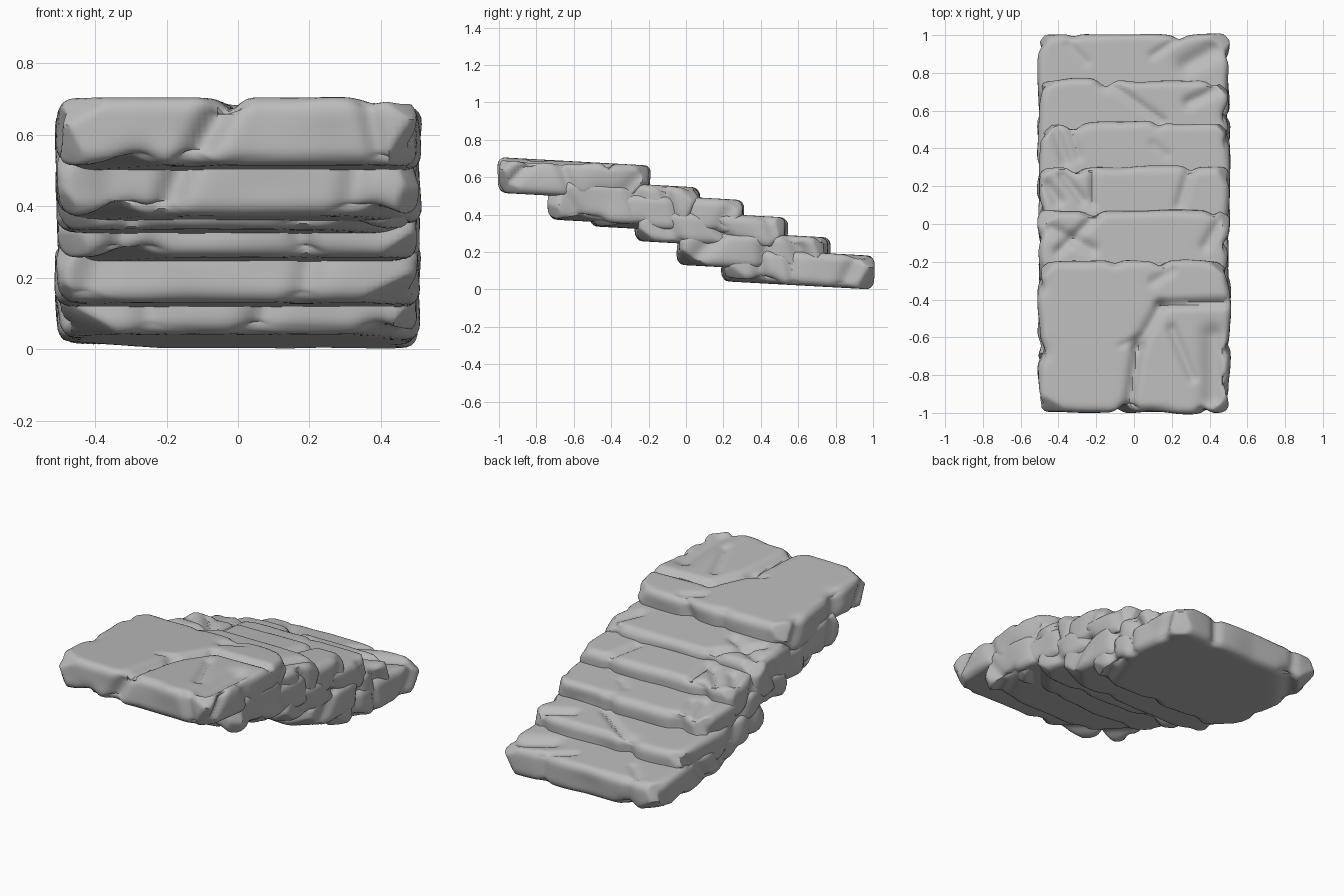
import bpy
import bmesh
import math
import random
from mathutils import Vector, Matrix, noise

random.seed(4)
TILT = -0.055
HALF_X, HALF_Y, ROUND, STEP = 0.505, 0.4, 0.045, 0.0165

if "Cube" in bpy.data.objects:
    bpy.data.objects.remove(bpy.data.objects["Cube"])

stone = bpy.data.materials.new("grey stone")
stone.use_nodes = True
GREY = (0.5, 0.5, 0.5, 1)
stone.diffuse_color = GREY
stone.node_tree.nodes["Principled BSDF"].inputs["Base Color"].default_value = GREY


def gridded_box(half):
    """Box cut into an even grid so it can be sculpted."""
    bm = bmesh.new()
    bmesh.ops.create_cube(bm, size=2, matrix=Matrix.Diagonal((*half, 1)))
    for axis in range(3):
        normal = Vector((0, 0, 0))
        normal[axis] = 1
        count = round(2 * half[axis] / STEP)
        for i in range(1, count):
            where = normal * (half[axis] * (2 * i / count - 1))
            bmesh.ops.bisect_plane(bm, geom=bm.verts[:] + bm.edges[:] + bm.faces[:],
                                   plane_co=where, plane_no=normal)
    return bm


def segment_distance(p, a, b):
    ab = b - a
    t = max(0, min(1, (p - a).dot(ab) / ab.length_squared))
    return (p - a - ab * t).length


def make_slab(name, cy, cz, thick, front, back, top, seed):
    """One worn slab; front and back list edge notches, top lists surface cracks."""
    half = Vector((HALF_X, HALF_Y, thick / 2))
    bm = gridded_box(half)
    inner = half - Vector((ROUND, ROUND, ROUND))

    # Grooves: start, end, width, depth
    grooves = []
    for edge, side in ((front, -1), (back, 1)):
        for x, lean, width, depth in edge:
            grooves.append((Vector((x - lean, side * HALF_Y, -half.z)),
                            Vector((x + lean, side * HALF_Y, half.z)), width, depth))
    for x1, y1, x2, y2, width, depth in top:
        grooves.append((Vector((x1, y1 - cy, half.z)), Vector((x2, y2 - cy, half.z)), width, depth))
    # Worn notches down both ends and along the underside
    for side in (-1, 1):
        for k in range(3):
            y = (k - 1) * 0.27 + random.uniform(-0.08, 0.08)
            lean = random.uniform(-0.09, 0.09)
            grooves.append((Vector((side * HALF_X, y - lean, -half.z)),
                            Vector((side * HALF_X, y + lean, half.z)),
                            random.uniform(0.025, 0.05), random.uniform(0.015, 0.035)))
        x, y = side * random.uniform(0.25, 0.4), random.choice((-1, 1)) * HALF_Y
        grooves.append((Vector((x, y, -half.z)), Vector((side * HALF_X, y * 0.35, -half.z)),
                        0.045, 0.03))

    # Flat chips knocked off the corners: point, normal
    chips = []
    for sx in (-1, 1):
        for sy in (-1, 1):
            for sz in (-1, 1):
                n = Vector((sx * random.uniform(0.5, 1), sy * random.uniform(0.5, 1),
                            sz * random.uniform(0.3, 1))).normalized()
                corner = Vector((sx * half.x, sy * half.y, sz * half.z))
                chips.append((corner - n * random.uniform(0.05, 0.085), n))

    offset = Vector((seed * 3.7, seed * 1.3, seed * 2.1))
    for v in bm.verts:
        p = v.co.copy()
        core = Vector([max(-m, min(m, c)) for c, m in zip(p, inner)])
        n = (p - core).normalized()
        q = core + n * ROUND
        wear = 1 - abs(n.z) ** 6
        q += n * wear * 0.016 * noise.noise(p * 5 + offset)
        for a, b, width, depth in grooves:
            d = segment_distance(p, a, b)
            if d < width * 2.5:
                q -= n * depth * math.exp(-(d / width) ** 2)
        for point, cn in chips:
            over = (q - point).dot(cn)
            if over > 0:
                q -= cn * over * 0.9
        v.co = q

    mesh = bpy.data.meshes.new(name)
    bm.to_mesh(mesh)
    bm.free()
    mesh.materials.append(stone)
    slab = bpy.data.objects.new(name, mesh)
    bpy.context.collection.objects.link(slab)
    slab.location = (0, cy, cz)
    slab.rotation_euler.x = TILT
    bpy.ops.object.select_all(action="DESELECT")
    slab.select_set(True)
    bpy.context.view_layer.objects.active = slab
    bpy.ops.object.shade_smooth_by_angle(angle=math.radians(40))


# Top landing slab, with its broken front corner
make_slab("top_slab", -0.6, 0.59, 0.19,
          [(-0.08, 0.05, 0.04, 0.05), (0.38, -0.02, 0.03, 0.025)],
          [(0.12, 0.03, 0.035, 0.025), (-0.1, 0, 0.03, 0.015)],
          [(-0.03, -1, 0.02, -0.65, 0.03, 0.03), (0.02, -0.65, 0.14, -0.44, 0.03, 0.025),
           (0.14, -0.43, 0.5, -0.42, 0.022, 0.03), (0.2, -0.56, 0.31, -0.82, 0.025, 0.02),
           (0.42, -0.92, 0.42, -0.6, 0.06, 0.035), (-0.07, -0.65, 0.03, -0.6, 0.012, 0.012),
           (0.1, -0.31, 0.2, -0.25, 0.025, 0.015)], 1)

make_slab("second_slab", -0.33, 0.46, 0.215,
          [(-0.17, 0.04, 0.04, 0.04), (0.33, 0.02, 0.04, 0.025), (-0.35, 0, 0.06, 0.02)],
          [(-0.2, -0.03, 0.04, 0.03), (0.42, 0, 0.03, 0.02)],
          [(-0.45, -0.02, -0.22, -0.14, 0.03, 0.025), (-0.4, -0.15, -0.2, 0.04, 0.025, 0.025),
           (0.38, -0.12, 0.47, 0.04, 0.03, 0.02)], 2)

make_slab("third_slab", -0.1, 0.408, 0.185,
          [(0.2, 0.02, 0.04, 0.03), (-0.3, 0, 0.03, 0.02)],
          [(-0.32, 0.02, 0.04, 0.03), (0.3, 0, 0.03, 0.02)],
          [(-0.38, 0.26, -0.27, 0.12, 0.025, 0.025), (-0.22, 0.28, -0.22, 0.1, 0.02, 0.02),
           (-0.46, 0.2, -0.4, 0.12, 0.03, 0.025), (0.29, 0.27, 0.24, 0.1, 0.025, 0.018)], 3)

make_slab("fourth_slab", 0.135, 0.322, 0.17,
          [(-0.32, 0.03, 0.035, 0.03), (0.17, -0.02, 0.035, 0.03)],
          [(-0.32, 0, 0.04, 0.03), (0.13, 0, 0.03, 0.02)],
          [(-0.42, 0.5, -0.36, 0.33, 0.03, 0.02), (-0.33, 0.48, -0.29, 0.35, 0.02, 0.015),
           (0.1, 0.42, 0.17, 0.36, 0.02, 0.01)], 4)

make_slab("fifth_slab", 0.36, 0.205, 0.19,
          [(-0.4, 0.03, 0.05, 0.025), (0.2, 0.02, 0.04, 0.025)],
          [(-0.15, 0, 0.045, 0.04), (0.42, 0, 0.035, 0.025)],
          [(-0.1, 0.72, 0.15, 0.54, 0.022, 0.02), (0.29, 0.64, 0.46, 0.72, 0.03, 0.025)], 5)

make_slab("bottom_slab", 0.6, 0.112, 0.18,
          [(0.08, 0.03, 0.04, 0.03), (-0.25, 0, 0.04, 0.02)],
          [(0.24, 0, 0.03, 0.02), (-0.32, 0, 0.03, 0.012)],
          [(0.1, 0.89, 0.22, 0.97, 0.02, 0.015), (0.28, 0.84, 0.42, 0.92, 0.05, 0.03),
           (-0.35, 0.95, -0.25, 0.85, 0.02, 0.012)], 6)
